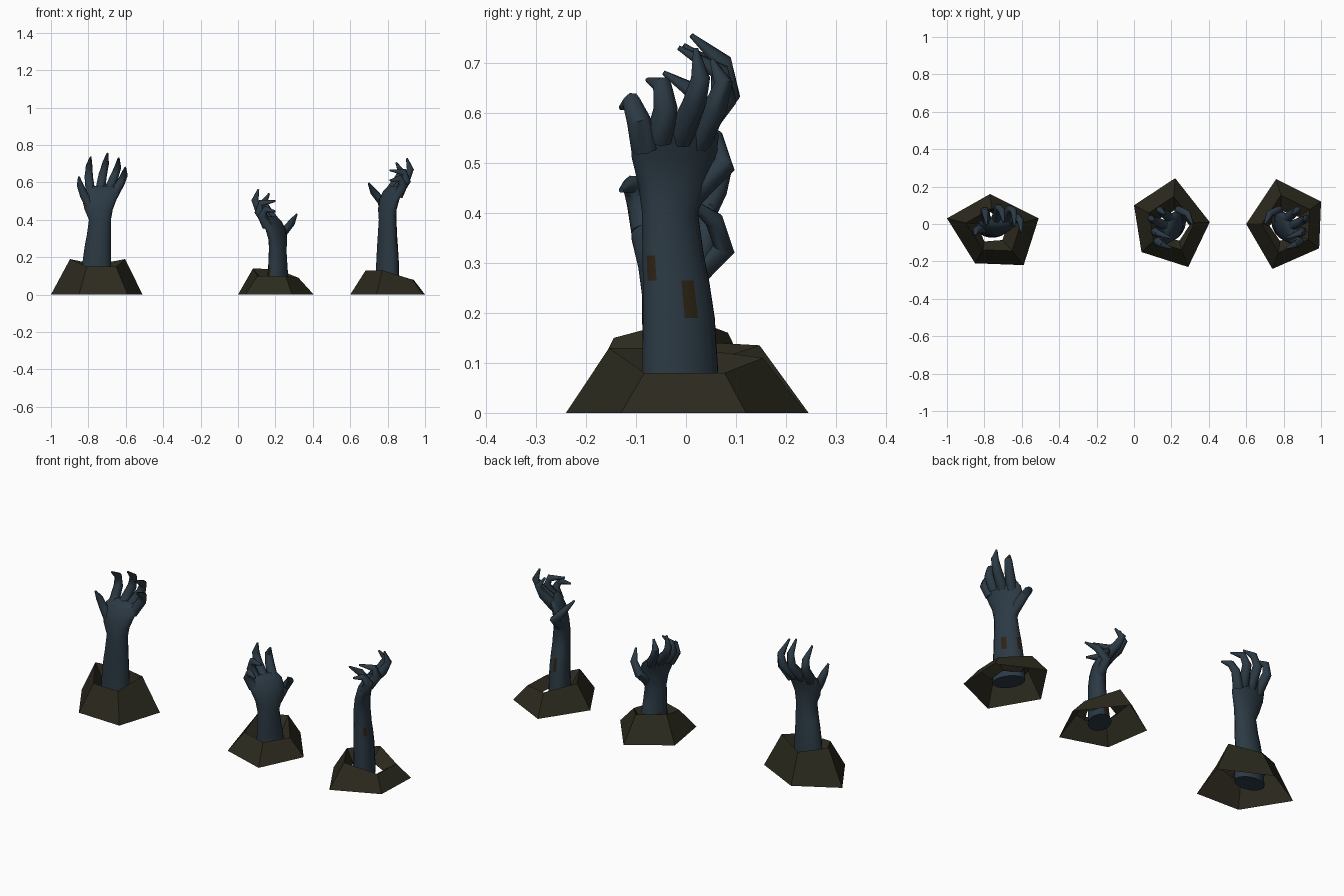
import bpy, bmesh
from math import radians, degrees, pi, cos, sin, atan2
from mathutils import Vector, Matrix

default_cube = bpy.data.objects.get("Cube")
if default_cube:
    bpy.data.objects.remove(default_cube, do_unlink=True)


def make_material(name, rgb):
    mat = bpy.data.materials.new(name)
    mat.use_nodes = True
    colour = (*rgb, 1.0)
    mat.diffuse_color = colour
    shader = mat.node_tree.nodes["Principled BSDF"]
    shader.inputs["Base Color"].default_value = colour
    shader.inputs["Roughness"].default_value = 0.9
    return mat


skin = make_material("slate_blue_skin", (0.025, 0.042, 0.058))
wound = make_material("brown_wound", (0.026, 0.017, 0.007))
soil = make_material("dark_soil", (0.025, 0.023, 0.013))


def finish(bm, name, materials, smooth_angle=None):
    """Turn a bmesh into a named object, optionally smooth shaded."""
    bmesh.ops.recalc_face_normals(bm, faces=bm.faces)
    mesh = bpy.data.meshes.new(name)
    bm.to_mesh(mesh)
    bm.free()
    for mat in materials:
        mesh.materials.append(mat)
    obj = bpy.data.objects.new(name, mesh)
    bpy.context.collection.objects.link(obj)
    if smooth_angle:
        bpy.ops.object.select_all(action="DESELECT")
        obj.select_set(True)
        bpy.context.view_layer.objects.active = obj
        bpy.ops.object.shade_smooth_by_angle(angle=radians(smooth_angle))
    return obj


def loft(rings, capped=True):
    """Skin a list of equal-length point rings."""
    bm = bmesh.new()
    loops = [[bm.verts.new(p) for p in ring] for ring in rings]
    count = len(loops[0])
    for low, high in zip(loops, loops[1:]):
        for i in range(count):
            j = (i + 1) % count
            bm.faces.new((low[i], low[j], high[j], high[i]))
    if capped:
        bm.faces.new(loops[0][::-1])
        bm.faces.new(loops[-1])
    return bm


def oval(centre, a, b, sides, turn=None):
    points = []
    for k in range(sides):
        t = (k + 0.5) * 2 * pi / sides
        p = Vector((a * cos(t), b * sin(t), 0))
        if turn:
            p = turn @ p
        points.append(Vector(centre) + p)
    return points


# Forearm and palm sections: x, y, z, half width, half depth
ARM = [
    (-0.02, 0.009, 0.03, 0.084, 0.058),
    (-0.016, 0.008, 0.19, 0.077, 0.054),
    (-0.011, 0.005, 0.265, 0.071, 0.05),
    (-0.006, 0.002, 0.315, 0.066, 0.047),
    (0, 0, 0.4, 0.06, 0.043),
    (-0.007, 0.002, 0.455, 0.077, 0.04),
    (-0.003, 0.012, 0.51, 0.094, 0.036),
    (0.006, 0.032, 0.555, 0.098, 0.031),
    (0.012, 0.048, 0.582, 0.082, 0.02),
]

# Digit joints in hand space: thumb on -x, palm towards -y
CLAW = {
    "thumb": [(-0.04, 0, 0.45), (-0.085, 0, 0.53), (-0.106, -0.01, 0.585), (-0.113, -0.035, 0.63)],
    "index_finger": [(-0.05, 0.03, 0.54), (-0.06, 0.095, 0.63), (-0.058, 0.09, 0.685), (-0.05, 0.02, 0.735)],
    "middle_finger": [(0, 0.04, 0.55), (0.015, 0.112, 0.64), (0.03, 0.1, 0.7), (0.04, 0.035, 0.755)],
    "ring_finger": [(0.045, 0.04, 0.55), (0.077, 0.105, 0.63), (0.095, 0.095, 0.68), (0.1, 0.01, 0.73)],
    "little_finger": [(0.07, 0.03, 0.53), (0.112, 0.06, 0.6), (0.13, 0.045, 0.64), (0.135, -0.02, 0.68)],
}
REACH = {
    "thumb": [(-0.04, 0, 0.43), (-0.108, 0.025, 0.495), (-0.113, -0.025, 0.55), (-0.075, -0.075, 0.595)],
    "index_finger": [(-0.045, 0.03, 0.54), (-0.055, 0.09, 0.61), (-0.06, 0.115, 0.66), (-0.053, 0.08, 0.705)],
    "middle_finger": [(0, 0.04, 0.55), (0.003, 0.11, 0.62), (0.003, 0.136, 0.67), (0.003, 0.115, 0.728)],
    "ring_finger": [(0.045, 0.04, 0.55), (0.055, 0.085, 0.61), (0.055, 0.07, 0.655), (0.045, -0.01, 0.665)],
    "little_finger": [(0.07, 0.025, 0.53), (0.095, 0.045, 0.585), (0.098, 0.02, 0.622), (0.092, -0.035, 0.61)],
}
DIGIT_RADII = (0.028, 0.024, 0.019, 0.005)


def build_digit(name, joints, place):
    points = [Vector(p) for p in joints]
    rings = []
    for i, p in enumerate(points):
        tangent = points[min(i + 1, len(points) - 1)] - points[max(i - 1, 0)]
        turn = Vector((0, 0, 1)).rotation_difference(tangent)
        r = DIGIT_RADII[i]
        rings.append(oval(p, r, r, 8, turn))
    bm = loft(rings)
    bm.transform(place)
    finish(bm, name, [skin], 50)


def build_hand(prefix, pose, location, angle, mirrored=False, wounded=True):
    flip = Matrix.Diagonal((-1 if mirrored else 1, 1, 1, 1))
    place = Matrix.Translation(location) @ flip @ Matrix.Rotation(radians(angle), 4, "Z")
    # Forearm with palm; its foot always stays above the ground
    foot = 0.015 - location[2]
    bm = loft([oval((x, y, max(z, foot)), a, b, 16) for x, y, z, a, b in ARM])
    # Wounds chosen by height and direction
    for face in bm.faces:
        c = face.calc_center_median()
        heading = degrees(atan2(c.y - 0.006, c.x + 0.013))
        back_wound = 0.2 < c.z < 0.26 and 80 < heading < 115
        thumb_wound = 0.2 < c.z < 0.26 and 150 < heading < 170
        side_wound = 0.27 < c.z < 0.31 and 10 < heading < 25
        if wounded and (back_wound or thumb_wound or side_wound):
            face.material_index = 1
    bm.transform(place)
    finish(bm, prefix + "_forearm", [skin, wound], 50)
    for digit, joints in pose.items():
        build_digit(prefix + "_" + digit, joints, place)


def build_mound(name, centre, arm_spot, base, rim_heights, ratio=0.6):
    """Five-sided crater of earth: outer slope, uneven rim, slope down to the arm."""
    mid, spot = Vector(centre), Vector(arm_spot)
    outer, rim, throat = [], [], []
    for corner, height in zip(base, rim_heights):
        spoke = Vector(corner) - mid
        outer.append((*(mid + spoke), 0))
        rim.append((*(mid + spoke * ratio), height))
        throat.append((*(spot + spoke.normalized() * 0.085), height * 0.5))
    finish(loft([outer, rim, throat], capped=False), name, [soil])


# Earth mounds
build_mound("right_mound", (-0.745, -0.03), (-0.757, -0.02),
            [(-1, 0.03), (-0.77, 0.16), (-0.51, 0.03), (-0.59, -0.22), (-0.85, -0.21)],
            (0.19, 0.16, 0.19, 0.15, 0.15))
build_mound("middle_mound", (0.2, 0), (0.212, -0.01),
            [(0, 0.1), (0.22, 0.245), (0.405, 0.01), (0.29, -0.23), (0.04, -0.15)],
            (0.14, 0.135, 0.09, 0.1, 0.1))
build_mound("left_mound", (0.83, 0), (0.81, -0.01),
            [(0.6, 0), (0.76, 0.24), (1, 0.12), (0.99, -0.13), (0.74, -0.24)],
            (0.13, 0.11, 0.08, 0.08, 0.13), 0.64)

# Hands
build_hand("right", CLAW, (-0.738, -0.025, 0), 0, wounded=False)
build_hand("middle", REACH, (0.212, -0.032, -0.165), -62, mirrored=True)
build_hand("left", REACH, (0.8, -0.032, 0), -62)
